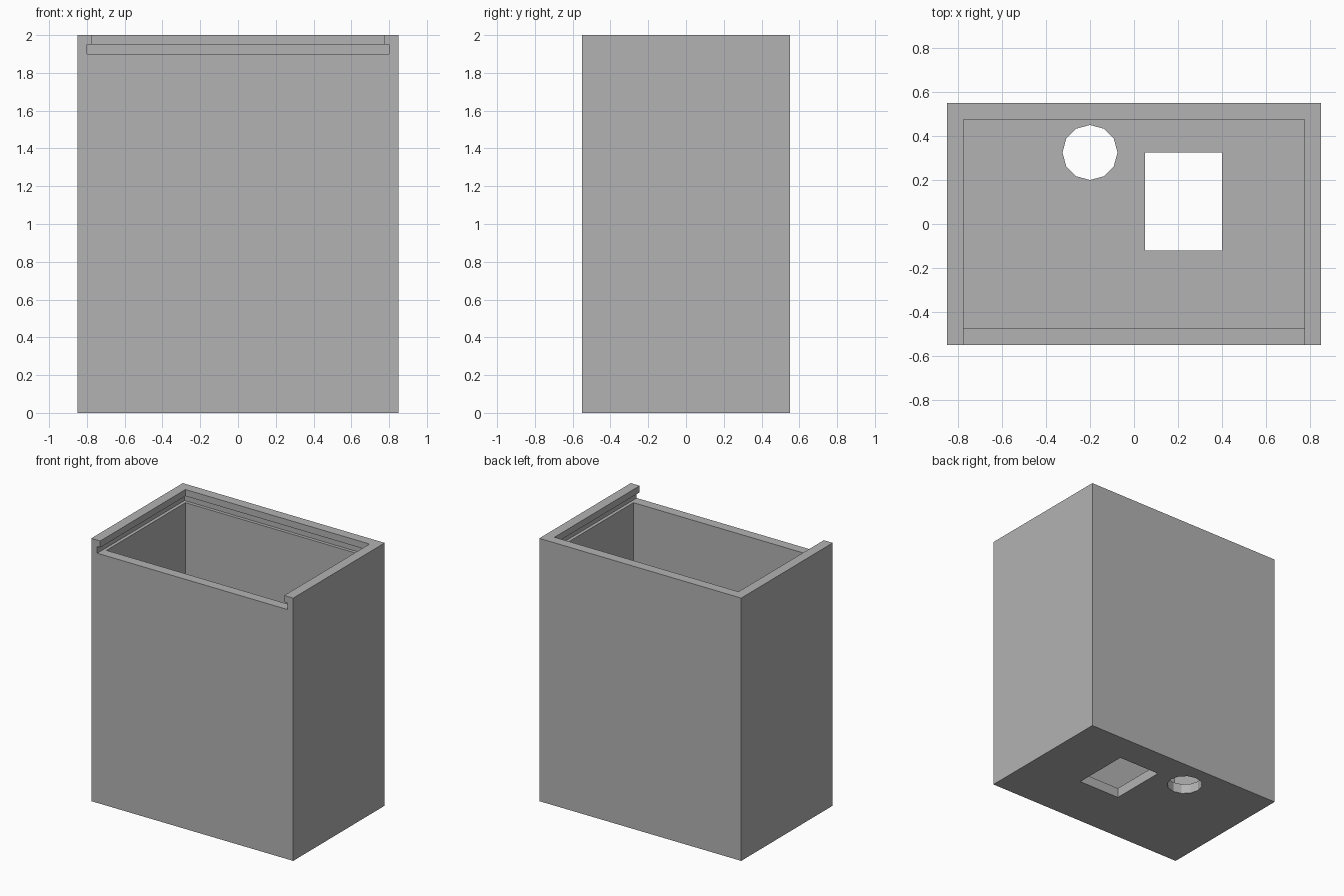
import bpy

default_cube = bpy.data.objects.get("Cube")
if default_cube:
    bpy.data.objects.remove(default_cube, do_unlink=True)

grey = bpy.data.materials.new("plain grey")
grey.use_nodes = True
colour = (0.45, 0.45, 0.45, 1)
grey.diffuse_color = colour
grey.node_tree.nodes["Principled BSDF"].inputs["Base Color"].default_value = colour


def block(name, low, high):
    """Box spanning two opposite corners."""
    centre = [(a + b) / 2 for a, b in zip(low, high)]
    bpy.ops.mesh.primitive_cube_add(size=1, location=centre)
    ob = bpy.context.object
    ob.name = name
    ob.scale = [b - a for a, b in zip(low, high)]
    bpy.ops.object.transform_apply(location=True, rotation=False, scale=True)
    ob.data.materials.append(grey)
    return ob


def cut(target, cutter):
    """Subtract the cutter, then discard it."""
    cutter.hide_render = True
    mod = target.modifiers.new(cutter.name, 'BOOLEAN')
    mod.operation = 'DIFFERENCE'
    mod.solver = 'EXACT'
    mod.object = cutter
    bpy.context.view_layer.objects.active = target
    bpy.ops.object.modifier_apply(modifier=mod.name)
    bpy.data.objects.remove(cutter, do_unlink=True)


W, D, H = 0.85, 0.55, 2.0      # half width, half depth, height
WALL = 0.075
IN_X, IN_Y = W - WALL, D - WALL
LEDGE, LIP = 1.9, 1.95         # groove bottom and top
OVER = 0.1

# Outer box
box = block("box_body", (-W, -D, 0), (W, D, H))

# Hollow interior, lid groove on three sides, and the open-fronted lip above it
mid = (LEDGE + LIP) / 2
cut(box, block("cavity", (-IN_X, -IN_Y, WALL), (IN_X, IN_Y, mid)))
cut(box, block("lid_groove", (-0.8, -D - OVER, LEDGE), (0.8, 0.5, LIP)))
cut(box, block("lid_opening", (-IN_X, -D - OVER, mid), (IN_X, IN_Y, H + OVER)))

# Rectangular and round holes through the floor
cut(box, block("switch_hole", (0.05, -0.12, -OVER), (0.4, 0.325, 0.2)))
bpy.ops.mesh.primitive_cylinder_add(vertices=12, radius=0.125, depth=0.4,
                                    location=(-0.2, 0.325, 0))
round_hole = bpy.context.object
round_hole.name = "cable_hole"
round_hole.data.materials.append(grey)
cut(box, round_hole)
